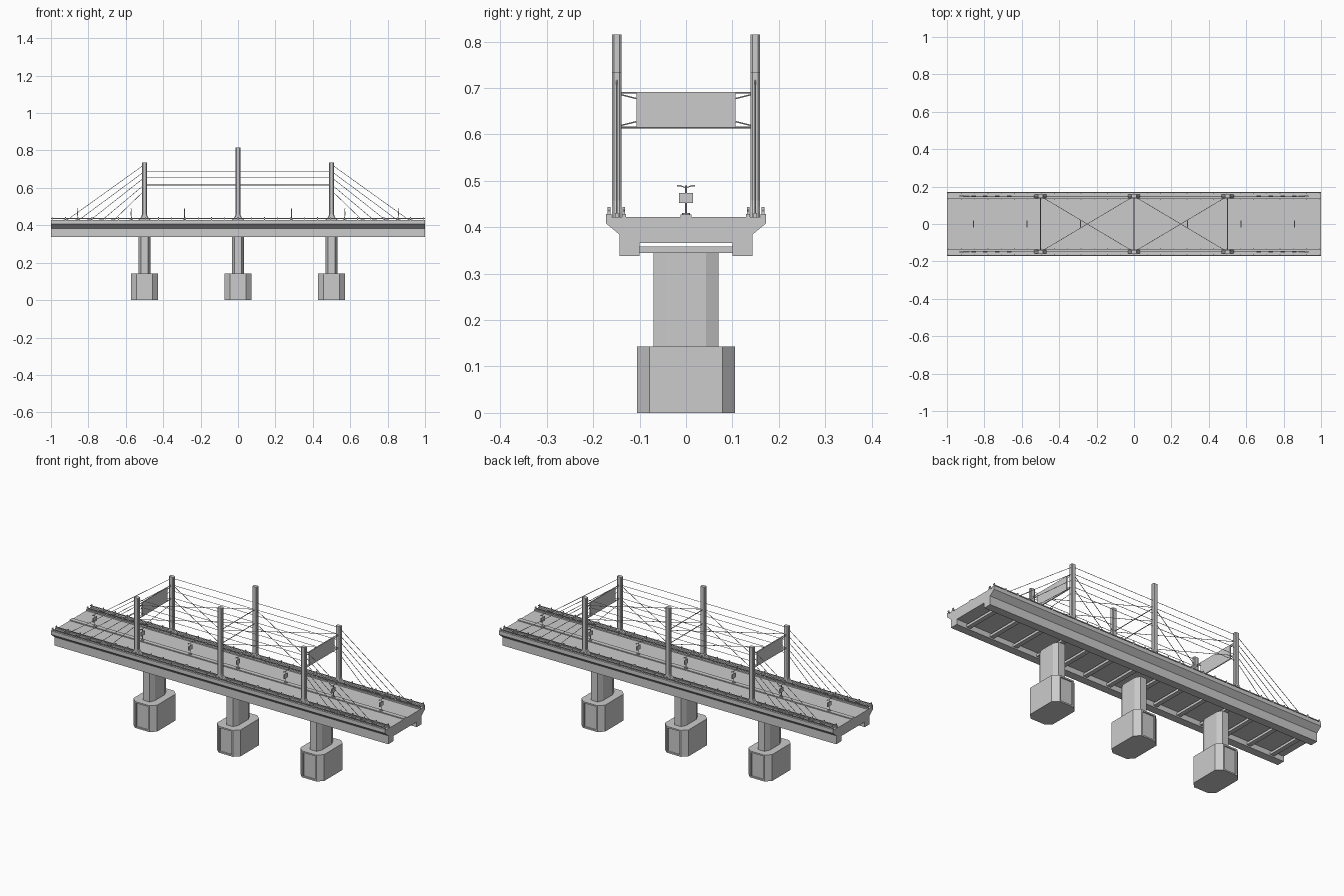
import bpy, bmesh, math
from mathutils import Vector

if "Cube" in bpy.data.objects:
    bpy.data.objects.remove(bpy.data.objects["Cube"])


def finish(name, bm):
    bmesh.ops.recalc_face_normals(bm, faces=bm.faces)
    me = bpy.data.meshes.new(name)
    bm.to_mesh(me)
    bm.free()
    ob = bpy.data.objects.new(name, me)
    bpy.context.collection.objects.link(ob)
    return ob


def box(bm, x, y, z):
    """Box from (min, max) ranges."""
    vs = [bm.verts.new((a, b, c)) for c in z for a, b in
          ((x[0], y[0]), (x[1], y[0]), (x[1], y[1]), (x[0], y[1]))]
    for f in ((0, 1, 2, 3), (4, 5, 6, 7), (0, 1, 5, 4), (1, 2, 6, 5), (2, 3, 7, 6), (3, 0, 4, 7)):
        bm.faces.new([vs[i] for i in f])


def rod(bm, a, b, r=0.0012, n=6):
    a, b = Vector(a), Vector(b)
    d = (b - a).normalized()
    u = d.orthogonal().normalized()
    v = d.cross(u)
    rings = [[bm.verts.new(p + r * (u * math.cos(t) + v * math.sin(t)))
              for t in (2 * math.pi * i / n for i in range(n))] for p in (a, b)]
    loft(bm, rings)


def loft(bm, rings):
    """Skin a list of vertex rings; returns side faces."""
    sides = []
    n = len(rings[0])
    for p, q in zip(rings, rings[1:]):
        for i in range(n):
            j = (i + 1) % n
            sides.append(bm.faces.new((p[i], p[j], q[j], q[i])))
    bm.faces.new(rings[0])
    bm.faces.new(rings[-1])
    return sides


def octagon(bm, cx, cy, hx, hy, fx, fy, z):
    pts = ((-fx, -hy), (fx, -hy), (hx, -fy), (hx, fy), (fx, hy), (-fx, hy), (-hx, fy), (-hx, -fy))
    return [bm.verts.new((cx + a, cy + b, z)) for a, b in pts]


TOWERS = {-0.5: 0.735, 0.0: 0.815, 0.5: 0.735}
LEVELS = (0.725, 0.688, 0.656, 0.618, 0.586)
LAMPS = [(i - 3) * 2 / 7 for i in range(7)]
Y = 0.149

# deck: one cross-section swept along x
half = [(0.172, 0.422), (0.172, 0.408), (0.143, 0.384), (0.143, 0.338), (0.1, 0.338), (0.1, 0.366)]
section = half + [(-y, z) for y, z in reversed(half)]
bm = bmesh.new()
loft(bm, [[bm.verts.new((x, y, z)) for y, z in section] for x in (-1, 1)])
finish("deck", bm)

# cross beams hung between the two girders
bm = bmesh.new()
for i in range(14):
    x = -1 + (i + 0.5) / 7
    box(bm, (x - 0.012, x + 0.012), (-0.101, 0.101), (0.345, 0.358))
finish("cross_beams", bm)

# kerbs and central median
bm = bmesh.new()
box(bm, (-1, 1), (-0.012, 0.012), (0.42, 0.427))
for s in (-1, 1):
    for a, b in ((0.161, 0.172), (0.129, 0.138)):
        box(bm, (-1, 1), sorted((s * a, s * b)), (0.42, 0.429))
finish("kerbs", bm)

# low railings with posts
bm = bmesh.new()
for y in (-0.166, -0.134, 0.134, 0.166):
    box(bm, (-1, 1), (y - 0.0015, y + 0.0015), (0.434, 0.438))
    for i in range(29):
        x = -0.993 + i * 1.986 / 28
        box(bm, (x - 0.002, x + 0.002), (y - 0.003, y + 0.003), (0.427, 0.444))
finish("railings", bm)

# piers: octagonal footing with recessed end panels, and octagonal column
for n, x in enumerate(TOWERS):
    bm = bmesh.new()
    sides = loft(bm, [octagon(bm, x, 0, 0.071, 0.106, 0.043, 0.079, z) for z in (0, 0.143)])
    bmesh.ops.recalc_face_normals(bm, faces=bm.faces)
    ends = [sides[0], sides[4]]
    bmesh.ops.inset_individual(bm, faces=ends, thickness=0.011)
    bmesh.ops.inset_individual(bm, faces=ends, thickness=0.001, depth=-0.006)
    finish(f"pier_footing_{n}", bm)
    bm = bmesh.new()
    loft(bm, [octagon(bm, x, 0, 0.032, 0.07, 0.019, 0.043, z) for z in (0.14, 0.346)])
    finish(f"pier_column_{n}", bm)

# towers: flared foot, chamfered shaft
for n, (x, top) in enumerate(TOWERS.items()):
    for s, side in ((-1, "front"), (1, "back")):
        bm = bmesh.new()
        steps = ((0.42, 0.034), (0.433, 0.03), (0.445, 0.018), (0.458, 0.013), (top, 0.013))
        loft(bm, [octagon(bm, x, s * Y, w, 0.010, w - 0.004, 0.006, z) for z, w in steps])
        finish(f"tower_{side}_{n}", bm)

# cables: long runs, sloping stays with anchors
bm = bmesh.new()
anchors = bmesh.new()
for s in (-1, 1):
    for i, z in enumerate(LEVELS):
        rod(bm, (-0.5, s * Y, z), (0.5, s * Y, z))
        for e in (-1, 1):
            foot = e * (0.92 - 0.063 * i)
            rod(bm, (e * 0.5, s * Y, z), (foot, s * Y, 0.424), 0.0014)
            box(anchors, (foot - 0.012, foot + 0.012), (s * Y - 0.004, s * Y + 0.004), (0.42, 0.431))
finish("stay_cables", bm)
finish("cable_anchors", anchors)

# overhead bracing: cross ties and diagonals at two heights
bm = bmesh.new()
for z in (0.69, 0.615):
    for x in TOWERS:
        rod(bm, (x, -Y, z), (x, Y, z), 0.002)
    for a, b in ((-0.5, 0), (0, 0.5)):
        for s in (-1, 1):
            rod(bm, (a, -s * Y, z), (b, s * Y, z), 0.0014)
finish("overhead_bracing", bm)

# sign panels between the outer towers, with corner struts
for n, x in enumerate((-0.5, 0.5)):
    bm = bmesh.new()
    box(bm, (x - 0.003, x + 0.003), (-0.107, 0.107), (0.615, 0.691))
    for s in (-1, 1):
        for z0, z1 in ((0.686, 0.677), (0.619, 0.628)):
            rod(bm, (x, s * 0.142, z0), (x, s * 0.105, z1), 0.0015)
    finish(f"sign_panel_{n}", bm)

# lamp posts with banner and twin arms
for n, x in enumerate(LAMPS):
    bm = bmesh.new()
    rod(bm, (x, 0, 0.425), (x, 0, 0.49), 0.0018)
    rod(bm, (x, 0, 0.425), (x, 0, 0.431), 0.009, 8)
    box(bm, (x - 0.0025, x + 0.0025), (-0.015, 0.015), (0.452, 0.474))
    for s in (-1, 1):
        rod(bm, (x, 0, 0.485), (x, s * 0.012, 0.489), 0.001)
        box(bm, (x - 0.003, x + 0.003), sorted((s * 0.01, s * 0.019)), (0.488, 0.491))
    finish(f"lamp_post_{n}", bm)
